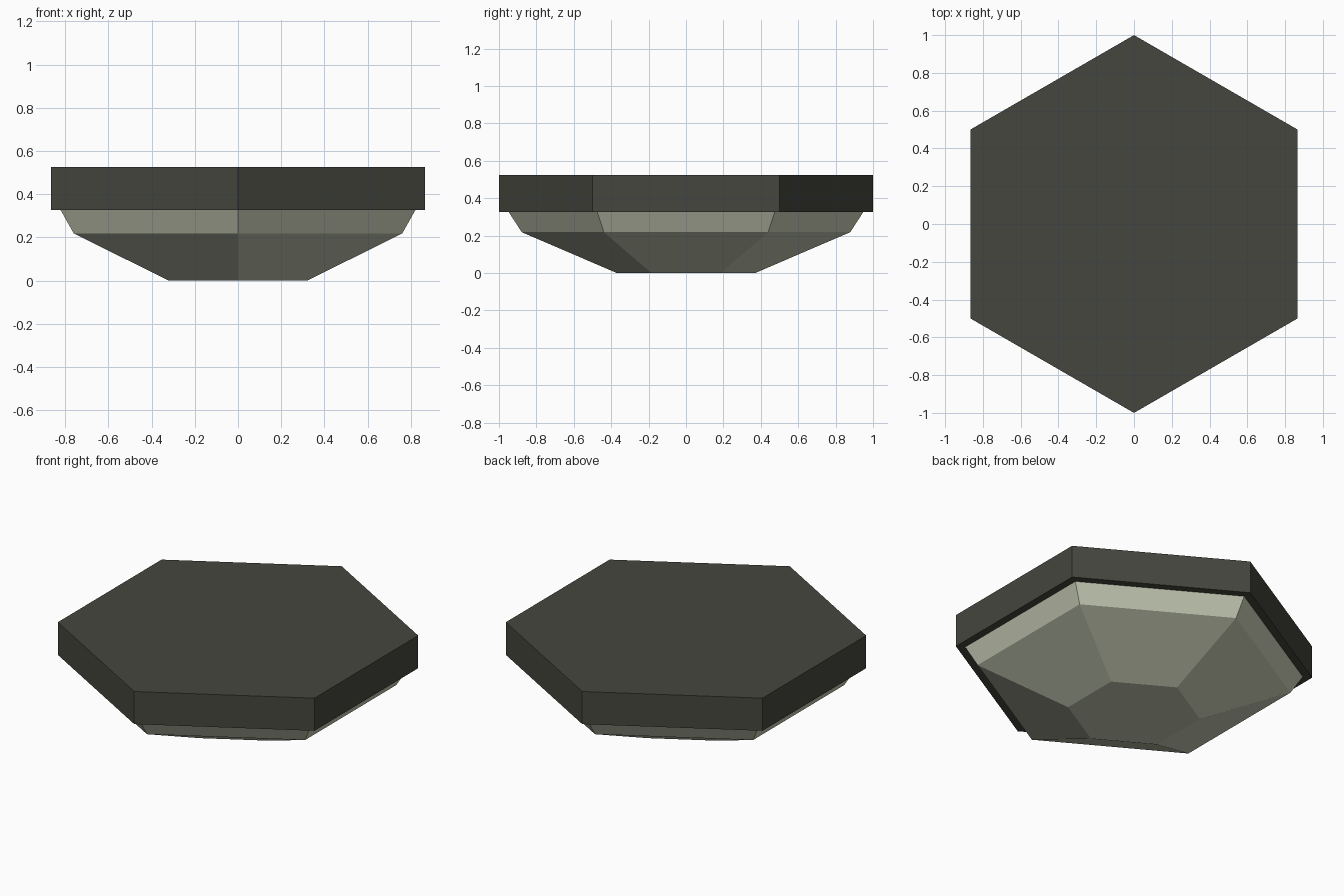
import bpy, bmesh, math

if "Cube" in bpy.data.objects:
    bpy.data.objects.remove(bpy.data.objects["Cube"])


def material(name, rgb):
    m = bpy.data.materials.new(name)
    m.diffuse_color = (*rgb, 1)
    m.use_nodes = True
    m.node_tree.nodes["Principled BSDF"].inputs["Base Color"].default_value = m.diffuse_color
    return m


def hex_solid(name, rings, mat):
    """Stack hexagon rings (radius, z), corners on the y axis, and cap both ends."""
    bm = bmesh.new()
    loops = []
    for r, z in rings:
        loops.append([bm.verts.new((r * math.cos(math.radians(30 + 60 * i)),
                                    r * math.sin(math.radians(30 + 60 * i)), z))
                      for i in range(6)])
    for a, b in zip(loops, loops[1:]):
        for i in range(6):
            j = (i + 1) % 6
            bm.faces.new((a[i], a[j], b[j], b[i]))
    bm.faces.new(loops[0][::-1])
    bm.faces.new(loops[-1])
    me = bpy.data.meshes.new(name)
    bm.to_mesh(me)
    bm.free()
    me.materials.append(mat)
    ob = bpy.data.objects.new(name, me)
    bpy.context.collection.objects.link(ob)
    return ob


dark = material("dark stone", (0.061, 0.061, 0.049))
pale = material("pale stone", (0.57, 0.60, 0.46))

# Flat hexagonal slab on top
hex_solid("top_slab", [(1.0, 0.326), (1.0, 0.525)], dark)
# Tapered rock underside with a steep rim band and a shallow cone
hex_solid("underside", [(0.37, 0.0), (0.878, 0.218), (0.948, 0.326)], pale)
